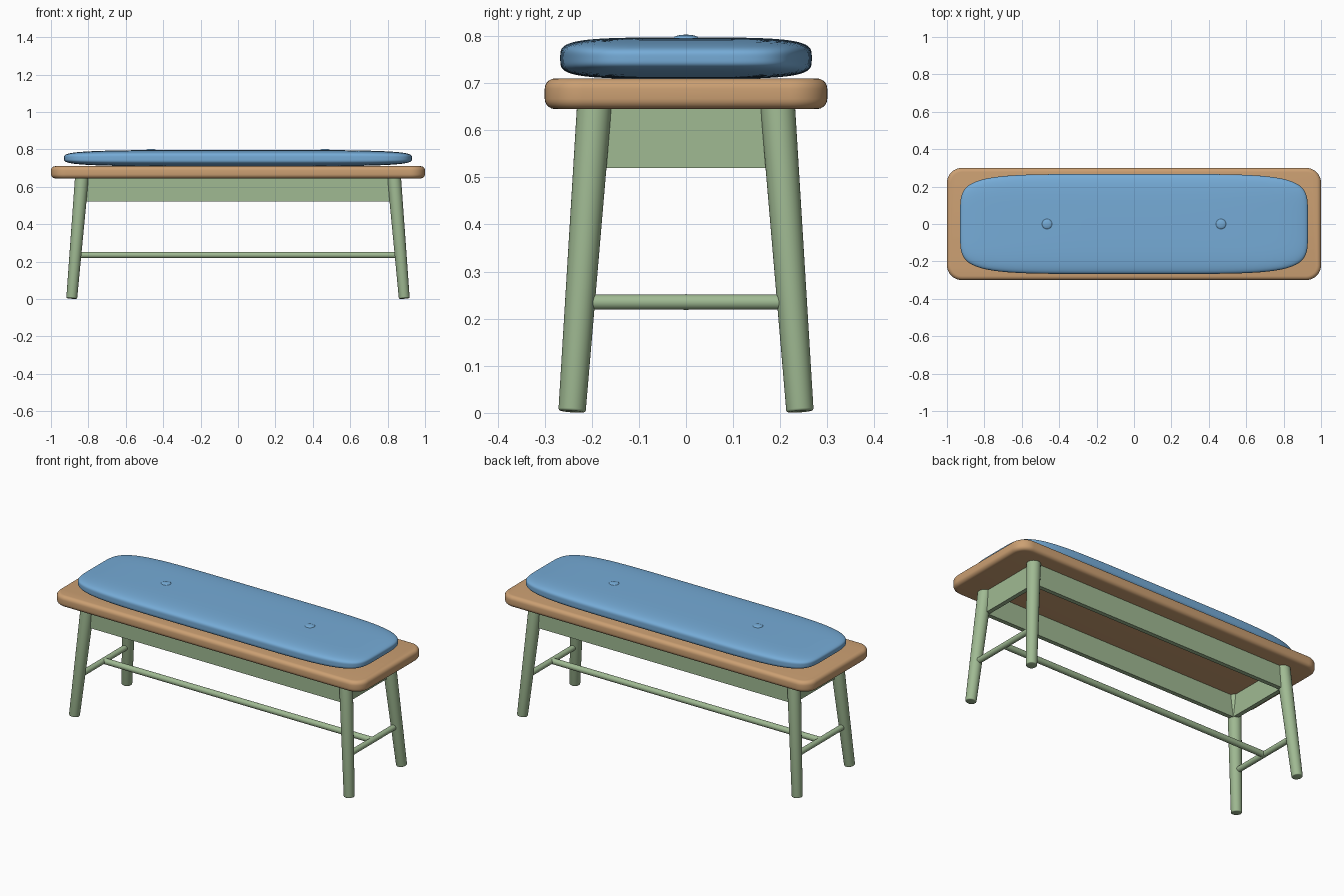
import bpy, bmesh, math
from mathutils import Vector

if "Cube" in bpy.data.objects:
    bpy.data.objects.remove(bpy.data.objects["Cube"])


def material(name, rgb):
    m = bpy.data.materials.new(name)
    m.diffuse_color = (*rgb, 1)
    m.use_nodes = True
    m.node_tree.nodes["Principled BSDF"].inputs["Base Color"].default_value = m.diffuse_color
    return m


WOOD = material("warm wood", (0.60, 0.35, 0.17))
GREEN = material("sage green paint", (0.35, 0.49, 0.29))
BLUE = material("blue fabric", (0.18, 0.41, 0.68))


def finish(name, bm, mat, angle=40):
    bmesh.ops.recalc_face_normals(bm, faces=bm.faces)
    me = bpy.data.meshes.new(name)
    bm.to_mesh(me)
    bm.free()
    ob = bpy.data.objects.new(name, me)
    bpy.context.collection.objects.link(ob)
    me.materials.append(mat)
    bpy.ops.object.select_all(action='DESELECT')
    ob.select_set(True)
    bpy.context.view_layer.objects.active = ob
    bpy.ops.object.shade_smooth_by_angle(angle=math.radians(angle))
    return ob


def box(size, centre):
    bm = bmesh.new()
    bmesh.ops.create_cube(bm, size=1)
    bmesh.ops.scale(bm, vec=size, verts=bm.verts)
    bmesh.ops.translate(bm, vec=centre, verts=bm.verts)
    return bm


def rod(name, a, b, r1, r2, bevel=0):
    """Tapered round bar from a to b."""
    a, b = Vector(a), Vector(b)
    bm = bmesh.new()
    bmesh.ops.create_cone(bm, cap_ends=True, segments=32, radius1=r1, radius2=r2,
                          depth=(b - a).length)
    if bevel:
        rim = [e for e in bm.edges if all(v.co.z < 0 for v in e.verts)]
        bmesh.ops.bevel(bm, geom=rim, offset=bevel, segments=3, profile=0.5, affect='EDGES')
    rot = (b - a).to_track_quat('Z', 'Y').to_matrix()
    bmesh.ops.rotate(bm, matrix=rot, verts=bm.verts)
    bmesh.ops.translate(bm, vec=(a + b) / 2, verts=bm.verts)
    return finish(name, bm, GREEN)


# Seat board: rounded plan corners, then softened rims
bm = box((2.0, 0.6, 0.065), (0, 0, 0.6775))
corners = [e for e in bm.edges if abs(e.verts[0].co.z - e.verts[1].co.z) > 0.01]
bmesh.ops.bevel(bm, geom=corners, offset=0.08, segments=10, profile=0.5, affect='EDGES')
rims = [e for e in bm.edges if len({f.normal.z > 0.5 or f.normal.z < -0.5
                                    for f in e.link_faces}) == 2]
bmesh.ops.bevel(bm, geom=rims, offset=0.022, segments=5, profile=0.5, affect='EDGES')
finish("seat_board", bm, WOOD)

# Cushion: subdivided cube pushed onto a soft squarish ellipsoid
bm = bmesh.new()
bmesh.ops.create_cube(bm, size=2)
bmesh.ops.subdivide_edges(bm, edges=bm.edges[:], cuts=31, use_grid_fill=True)
for v in bm.verts:
    x, y, z = v.co
    plan = (abs(x) ** 5.5 + abs(y) ** 5.5) ** (1 / 5.5)
    k = (plan ** 4 + abs(z) ** 4) ** (-1 / 4)
    v.co = (x * k * 0.93, y * k * 0.267, 0.753 + z * k * 0.044)
finish("cushion", bm, BLUE, 180)

# Cushion buttons
for side, sx in (("left", -1), ("right", 1)):
    bm = bmesh.new()
    bmesh.ops.create_uvsphere(bm, u_segments=24, v_segments=12, radius=1)
    bmesh.ops.scale(bm, vec=(0.028, 0.028, 0.009), verts=bm.verts)
    bmesh.ops.translate(bm, vec=(sx * 0.465, 0, 0.794), verts=bm.verts)
    finish(side + "_button", bm, BLUE, 180)

# Splayed legs
for side, sx in (("left", -1), ("right", 1)):
    for end, sy in (("front", -1), ("back", 1)):
        rod(f"{end}_{side}_leg", (sx * 0.889, sy * 0.242, 0.003),
            (sx * 0.834, sy * 0.194, 0.66), 0.029, 0.037, 0.005)

# Aprons under the seat
for end, sy in (("front", -1), ("back", 1)):
    finish(end + "_apron", box((1.66, 0.025, 0.13), (0, sy * 0.195, 0.585)), GREEN)
for side, sx in (("left", -1), ("right", 1)):
    finish(side + "_apron", box((0.025, 0.38, 0.13), (sx * 0.83, 0, 0.585)), GREEN)

# Stretchers joined in an H
for side, sx in (("left", -1), ("right", 1)):
    rod(side + "_stretcher", (sx * 0.869, -0.222, 0.235), (sx * 0.869, 0.222, 0.235),
        0.016, 0.016)
rod("long_stretcher", (-0.869, 0, 0.235), (0.869, 0, 0.235), 0.017, 0.017)
